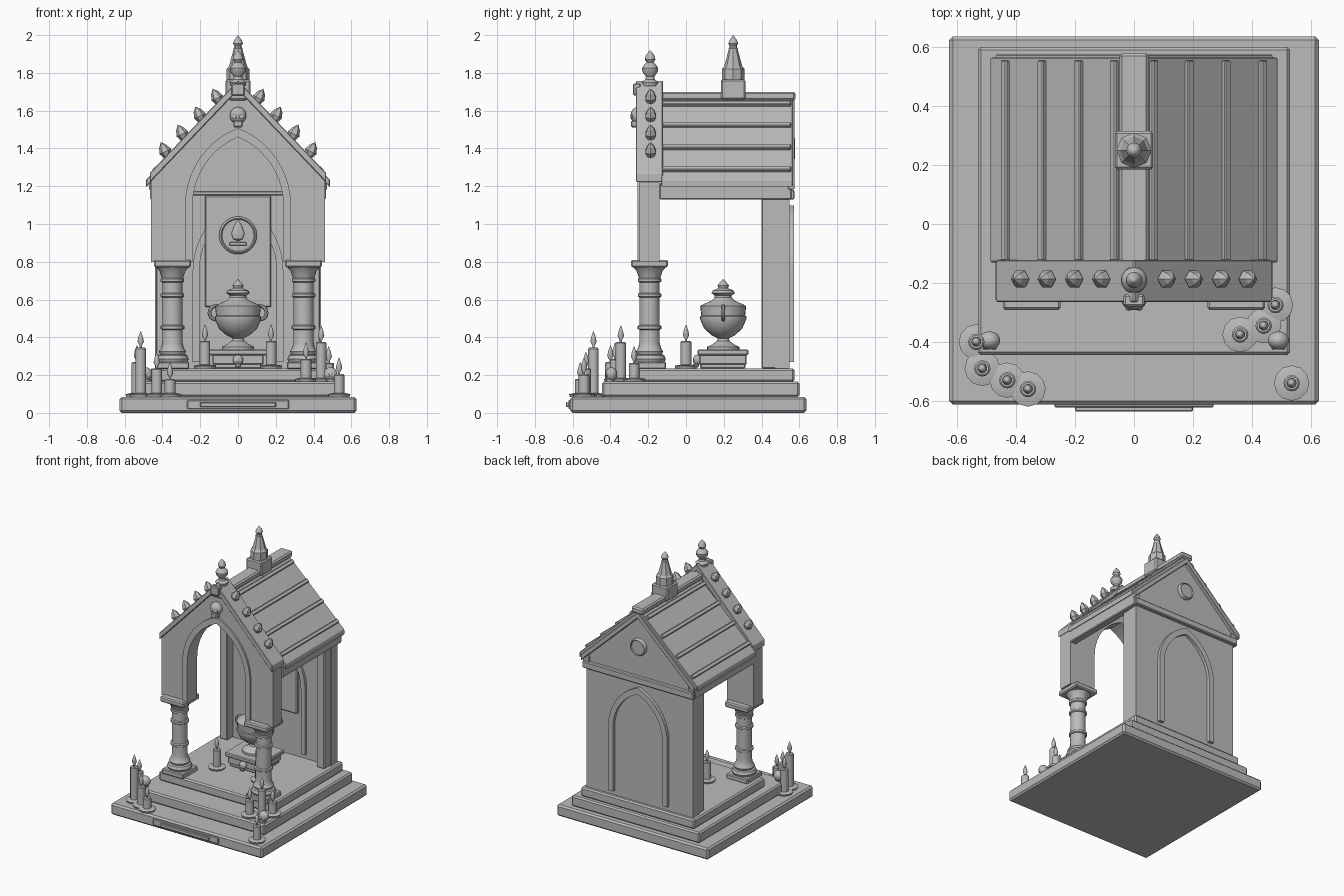
import bpy, bmesh, math
from math import cos, sin, pi, atan2

cube = bpy.data.objects.get("Cube")
if cube:
    bpy.data.objects.remove(cube, do_unlink=True)

GREY = (0.5, 0.5, 0.5, 1)
stone = bpy.data.materials.new("grey stone")
stone.use_nodes = True
stone.diffuse_color = GREY
stone.node_tree.nodes["Principled BSDF"].inputs["Base Color"].default_value = GREY


def finish(name, bm, loc=(0, 0, 0), rot=(0, 0, 0), scale=(1, 1, 1), smooth=False, bevel=0):
    bmesh.ops.recalc_face_normals(bm, faces=bm.faces)
    mesh = bpy.data.meshes.new(name)
    bm.to_mesh(mesh)
    bm.free()
    mesh.materials.append(stone)
    ob = bpy.data.objects.new(name, mesh)
    bpy.context.collection.objects.link(ob)
    ob.location, ob.rotation_euler, ob.scale = loc, rot, scale
    if smooth:
        bpy.ops.object.select_all(action='DESELECT')
        ob.select_set(True)
        bpy.context.view_layer.objects.active = ob
        bpy.ops.object.shade_smooth_by_angle(angle=math.radians(40))
    if bevel:
        mod = ob.modifiers.new("bevel", 'BEVEL')
        mod.width, mod.segments = bevel, 1
    return ob


def box(name, x, y, z, bevel=0.006):
    """Box from (low, high) pairs on each axis."""
    bm = bmesh.new()
    bmesh.ops.create_cube(bm, size=1)
    for v in bm.verts:
        v.co = [a[0] if c < 0 else a[1] for a, c in zip((x, y, z), v.co)]
    return finish(name, bm, bevel=bevel)


def prism(name, points, y0, y1, bevel=0):
    """Outline in x, z pushed from y0 to y1."""
    bm = bmesh.new()
    face = bm.faces.new([bm.verts.new((x, y0, z)) for x, z in points])
    new = bmesh.ops.extrude_face_region(bm, geom=[face])["geom"]
    for v in new:
        if isinstance(v, bmesh.types.BMVert):
            v.co.y = y1
    return finish(name, bm, bevel=bevel)


def lathe(name, profile, loc, segs=20, smooth=True, **kw):
    """Turned part: (radius, height) profile spun about z."""
    bm = bmesh.new()
    vs = [bm.verts.new((r, 0, z)) for r, z in profile]
    edges = [bm.edges.new(p) for p in zip(vs, vs[1:])]
    bmesh.ops.spin(bm, geom=vs + edges, axis=(0, 0, 1), cent=(0, 0, 0),
                   angle=2 * pi, steps=segs)
    bmesh.ops.remove_doubles(bm, verts=bm.verts, dist=0.0002)
    return finish(name, bm, loc, smooth=smooth, **kw)


def ball(name, loc, r, scale=(1, 1, 1)):
    bm = bmesh.new()
    bmesh.ops.create_uvsphere(bm, u_segments=14, v_segments=9, radius=r)
    return finish(name, bm, loc, scale=scale, smooth=True)


def arch(half, foot, spring, apex, n=10):
    """Pointed arch path from the +x foot over to the -x foot."""
    rise = apex - spring
    R = (half * half + rise * rise) / (2 * half)
    top = atan2(rise, R - half)
    right = [(half, foot)] + [(half - R + R * cos(top * i / n), spring + R * sin(top * i / n))
                              for i in range(n + 1)]
    right[-1] = (0, apex)
    return right + [(-x, z) for x, z in right[-2::-1]]


def arch_band(name, half, foot, spring, apex, width, y0, y1):
    outer = arch(half + width, foot, spring, apex + width * 1.2)
    prism(name, outer + arch(half, foot, spring, apex)[::-1], y0, y1)


def chevron(name, half, eave, apex, thick, y0, y1, bevel=0.004):
    prism(name, [(-half, eave), (0, apex), (half, eave), (half, eave - thick),
                 (0, apex - thick), (-half, eave - thick)], y0, y1, bevel)


def skull(name, x, y, z, r):
    ball(name + "_cranium", (x, y, z), r, (1, 0.85, 1))
    box(name + "_jaw", (x - r * .55, x + r * .55), (y - r * .8, y + r * .3), (z - r * 1.4, z - r * .6))
    for s in (-1, 1):
        ball(name + "_eye_rim", (x + s * r * .4, y - r * .72, z - r * .15), r * .28, (1, .5, 1))


def candle(x, y, z, wick, r=0.028):
    """Candle on a dish; wick is the height where the flame starts."""
    h = wick - z
    lathe("candle", [(0, 0), (.055, 0), (.06, .014), (.045, .018), (r, .02), (r, h - .006),
                     (r * .8, h), (.006, h), (.006, h + .01), (.017, h + .032),
                     (.011, h + .06), (0, h + .09)], (x, y, z), 12)


# Stepped base with front plaque
box("base_slab", (-.627, .627), (-.613, .637), (0, .085), .012)
box("middle_step", (-.53, .53), (-.445, .6), (.085, .165), .01)
box("top_step", (-.47, .47), (-.265, .575), (.165, .235), .01)
box("plaque_frame", (-.27, .27), (-.622, -.6), (.02, .068), .004)
box("plaque", (-.2, .2), (-.636, -.61), (.03, .055), .003)

# Front columns
SHAFT = [(0, .265), (.078, .265), (.086, .285), (.078, .305), (.066, .31), (.072, .325),
         (.06, .345), (.054, .37), (.054, .44), (.063, .445), (.063, .46), (.054, .465),
         (.053, .61), (.062, .615), (.062, .63), (.053, .635), (.053, .69), (.062, .695),
         (.062, .71), (.057, .715), (.068, .75), (.088, .775), (0, .775)]
for s in (-1, 1):
    cx, cy = s * .347, -.193
    box("column_plinth", (cx - .088, cx + .088), (cy - .088, cy + .088), (.232, .27))
    lathe("column", SHAFT, (cx, cy, 0))
    box("column_abacus", (cx - .098, cx + .098), (cy - .098, cy + .098), (.77, .81), .008)

# Front gable with pointed opening
prism("front_arch_wall", [(-.46, .8), (-.46, 1.24), (0, 1.72), (.46, 1.24), (.46, .8)]
      + arch(.24, .8, 1.1, 1.46), -.245, -.14)
arch_band("front_arch_moulding", .24, .8, 1.1, 1.46, .04, -.258, -.235)
chevron("front_coping", .467, 1.27, 1.76, .05, -.265, -.122)
skull("gable_skull", 0, -.255, 1.575, .045)

# Leaf knobs along the coping
for s in (-1, 1):
    for x in (.105, .197, .29, .38):
        lathe("coping_knob", [(0, -.03), (.02, -.03), (.033, 0), (.022, .03), (0, .055)],
              (s * (x + .005), -.187, 1.775 - x * 1.03), 6, False, rot=(0, s * .45, 0))

# Front finial
lathe("front_finial", [(0, 0), (.04, 0), (.045, .02), (.025, .035), (.022, .05), (.04, .075),
                       (.043, .095), (.03, .115), (.018, .125), (.028, .14), (.024, .16),
                       (.01, .18), (0, .19)], (0, -.19, 1.73), 16)

# Roof, ridge and battens
chevron("roof", .487, 1.235, 1.69, .04, -.13, .565)
box("ridge_beam", (-.05, .05), (-.26, .58), (1.655, 1.7), .01)
box("ridge_front_end", (-.035, .035), (-.28, -.24), (1.68, 1.745))
for s in (-1, 1):
    for x in (.065, .185, .31, .435):
        ob = box("roof_batten", (-.014, .014), (-.125, .555), (-.02, .014), .004)
        ob.location = (s * x, 0, 1.695 - .938 * x)
        ob.rotation_euler.y = s * atan2(.455, .487)
    xs = sorted((s * .41, s * .465))
    box("wall_plate", xs, (-.14, .56), (1.13, 1.22))
    # Rear corner posts
    xs = sorted((s * .37, s * .435))
    box("rear_post", xs, (.4, .48), (.235, 1.14))

# Rear finial
box("rear_finial_base", (-.065, .065), (.185, .315), (1.66, 1.765), .008)
lathe("rear_finial_spire", [(0, 0), (.06, 0), (.06, .06), (.048, .075), (.018, .185), (0, .185)],
      (0, .25, 1.76), 8, False)
lathe("rear_finial_tip", [(0, 0), (.024, 0), (.024, .012), (.014, .018), (.026, .037),
                          (.02, .055), (0, .082)], (0, .25, 1.918), 12)

# Rear wall with gable, trims and blind arches
prism("rear_wall", [(-.44, .235), (-.44, 1.24), (0, 1.65), (.44, 1.24), (.44, .235)], .47, .548)
box("rear_tie_beam", (-.46, .46), (.53, .575), (1.13, 1.18))
chevron("rear_gable_trim", .47, 1.225, 1.665, .045, .54, .575)
arch_band("rear_blind_arch", .205, .27, .75, 1.05, .04, .54, .572)
arch_band("inner_blind_arch", .205, .27, .75, 1.08, .035, .45, .475)
box("inner_lintel", (-.4, .4), (.43, .48), (1.15, 1.175))
box("inner_panel", (-.175, .175), (.445, .475), (.56, 1.15))

# Round medallions
DISC = [(0, 0), (1, 0), (1, .02), (.9, .03), (.84, .022), (0, .022)]
for name, r, y, z, turn in (("inner_medallion", .1, .447, .94, pi / 2),
                            ("rear_medallion", .062, .546, 1.4, -pi / 2)):
    lathe(name, [(a * r, b) for a, b in DISC], (0, y, z), 28, rot=(turn, 0, 0))
lathe("medallion_flame", [(0, -.03), (.025, -.02), (.035, .01), (.02, .05), (0, .085)],
      (0, .425, .94), 12, scale=(1, .4, 1))
box("medallion_bar", (-.045, .045), (.41, .43), (.885, .905), .003)

# Urn on its pedestal
box("pedestal_foot", (-.125, .125), (.075, .315), (.235, .265))
box("pedestal", (-.135, .135), (.07, .32), (.255, .315))
box("pedestal_top", (-.155, .155), (.06, .33), (.305, .335))
skull("pedestal_skull", 0, .06, .28, .028)
lathe("urn", [(0, .335), (.085, .335), (.085, .35), (.06, .362), (.034, .38), (.03, .395),
              (.06, .41), (.1, .445), (.122, .495), (.122, .51), (.116, .515), (.12, .55),
              (.122, .565), (.105, .575), (.06, .595), (.045, .61), (.045, .622), (.062, .634),
              (.055, .648), (.025, .66), (.03, .675), (.018, .69), (0, .71)], (0, .197, 0), 28)
for s in (-1, 1):
    bpy.ops.mesh.primitive_torus_add(location=(s * .115, .197, .53), rotation=(pi / 2, 0, 0),
                                     major_radius=.036, minor_radius=.01,
                                     major_segments=20, minor_segments=8)
    handle = bpy.context.object
    handle.name = "urn_handle"
    handle.data.materials.append(stone)
    bpy.ops.object.shade_smooth_by_angle()

# Candles: on the floor, the left and right clusters, and one at the corner
STEP, SLAB, FLOOR = .165, .085, .235
for x, y, z, wick in ((-.175, 0, FLOOR, .38), (.175, 0, FLOOR, .38),
                      (-.535, -.4, SLAB, .27), (-.515, -.49, SLAB, .345),
                      (-.43, -.53, SLAB, .235), (-.36, -.56, SLAB, .18),
                      (.36, -.375, STEP, .285), (.44, -.345, STEP, .375),
                      (.48, -.275, STEP, .265), (.535, -.54, SLAB, .205)):
    candle(x, y, z, wick)
for s in (-1, 1):
    skull("step_skull", s * .49, -.395, .205, .037)
